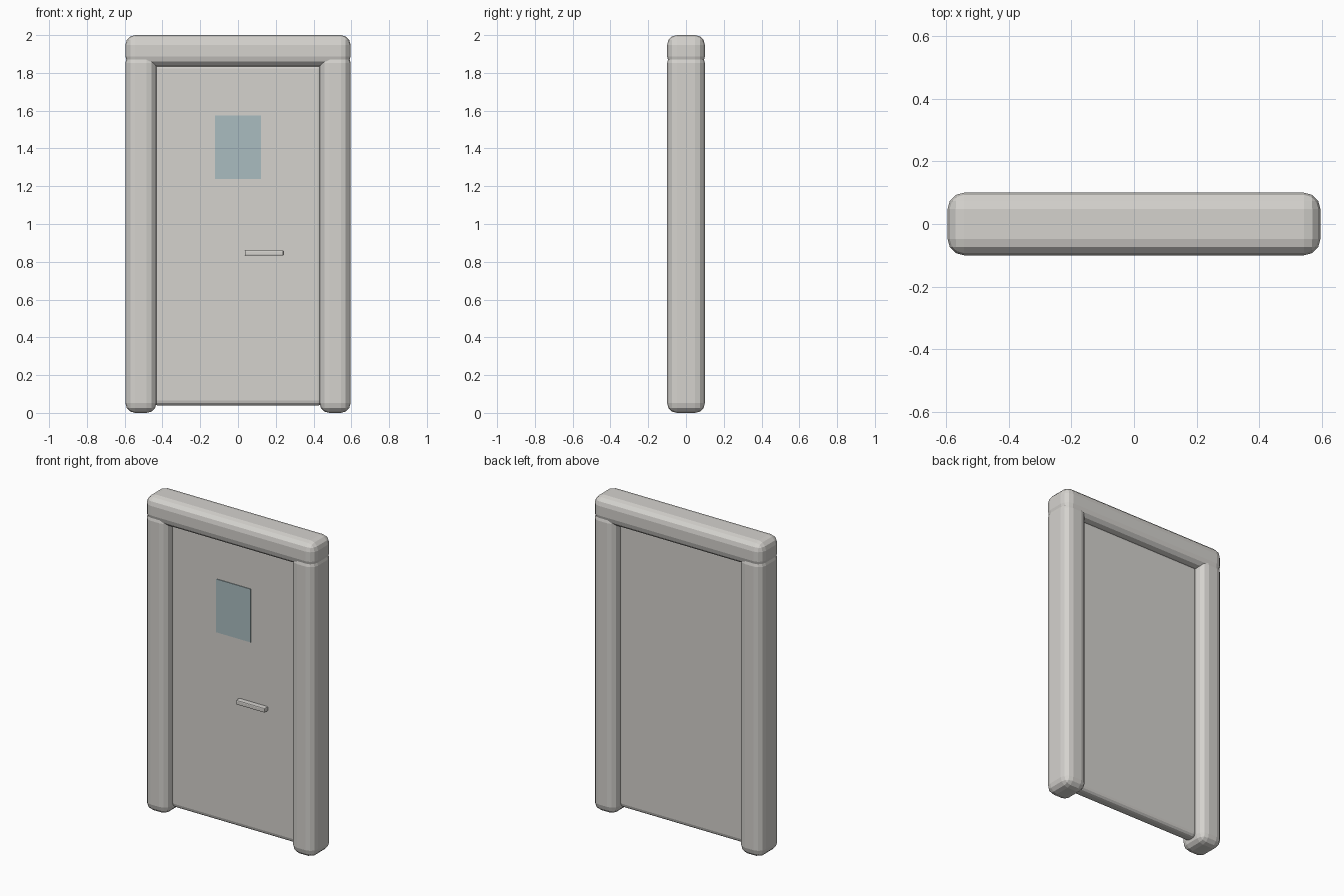
import bpy

if "Cube" in bpy.data.objects:
    bpy.data.objects.remove(bpy.data.objects["Cube"])


def material(name, rgb):
    m = bpy.data.materials.new(name)
    m.diffuse_color = (*rgb, 1)
    m.use_nodes = True
    m.node_tree.nodes["Principled BSDF"].inputs["Base Color"].default_value = m.diffuse_color
    return m


stone = material("warm_grey", (0.66, 0.645, 0.615))
glass = material("pale_blue_glass", (0.40, 0.505, 0.53))


def box(name, lo, hi, mat, bevel=0, segments=3):
    """Box between two corners, with rounded edges."""
    centre = [(a + b) / 2 for a, b in zip(lo, hi)]
    bpy.ops.mesh.primitive_cube_add(size=1, location=centre)
    ob = bpy.context.object
    ob.name = name
    ob.scale = [b - a for a, b in zip(lo, hi)]
    bpy.ops.object.transform_apply(location=False, rotation=False, scale=True)
    ob.data.materials.append(mat)
    if bevel:
        mod = ob.modifiers.new("rounding", 'BEVEL')
        mod.width = bevel
        mod.segments = segments
        mod.limit_method = 'NONE'
        bpy.ops.object.modifier_apply(modifier=mod.name)
    return ob


# Frame: two posts and the lintel resting over their rounded tops
for side, x0, x1 in (("left", -0.596, -0.432), ("right", 0.432, 0.596)):
    box("post_" + side, (x0, -0.1, 0), (x1, 0.1, 1.905), stone, 0.052)
box("lintel", (-0.596, -0.1, 1.835), (0.596, 0.1, 2.0), stone, 0.052)

# Door leaf, tucked into the frame
box("door_panel", (-0.448, -0.041, 0.038), (0.448, 0.041, 1.852), stone, 0.028)

# Window plate and handle on the front
box("window", (-0.123, -0.045, 1.237), (0.121, -0.038, 1.575), glass)
box("handle", (0.036, -0.075, 0.832), (0.24, -0.038, 0.861), stone, 0.006, 2)
